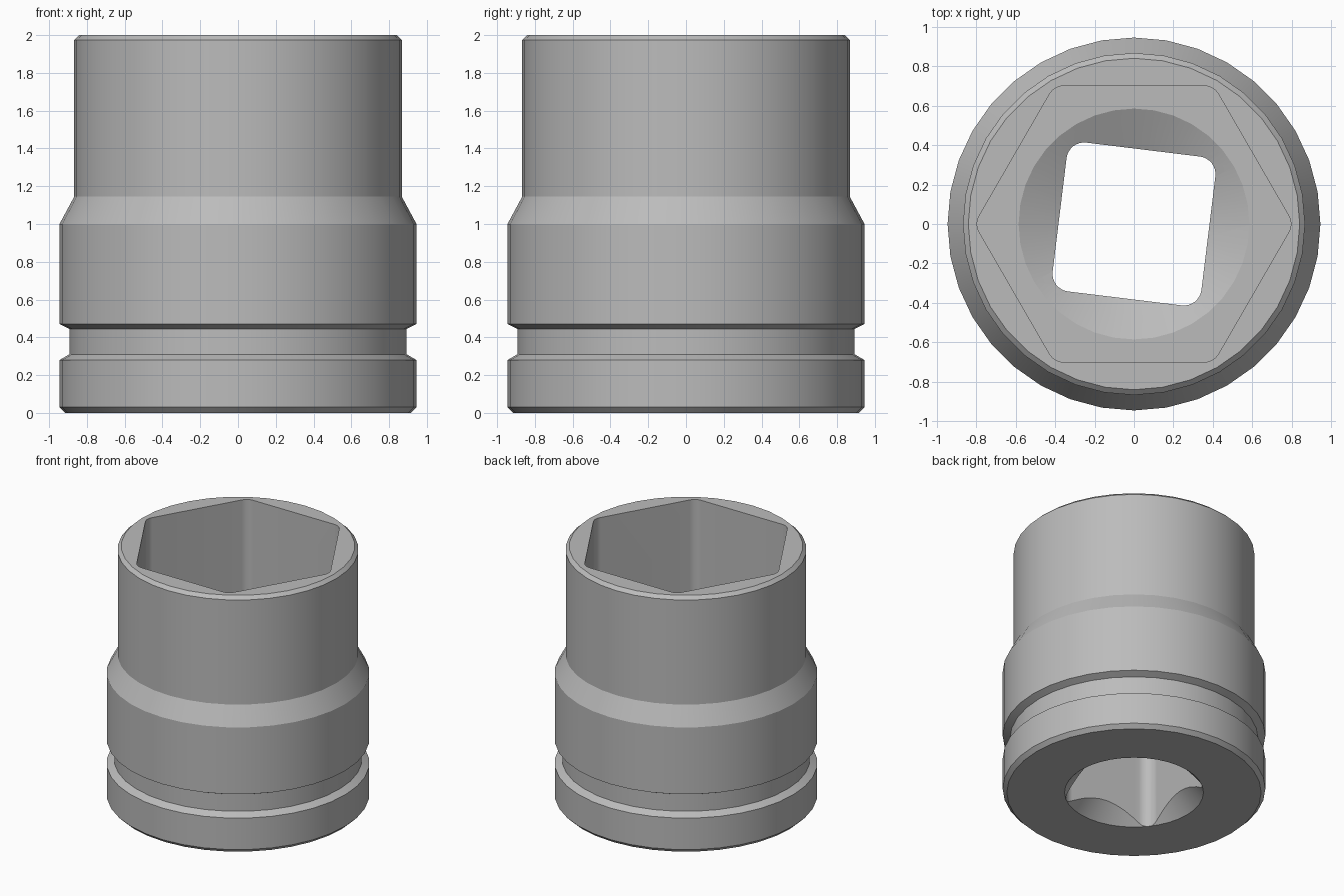
import bpy, bmesh, math
from math import sin, cos, pi, radians

if "Cube" in bpy.data.objects:
    bpy.data.objects.remove(bpy.data.objects["Cube"])

SEG = 36


def loft(name, rings):
    """Closed solid from stacked rings of equal point count."""
    bm = bmesh.new()
    loops = [[bm.verts.new(p) for p in ring] for ring in rings]
    n = len(loops[0])
    for a, b in zip(loops, loops[1:]):
        for i in range(n):
            j = (i + 1) % n
            bm.faces.new((a[i], a[j], b[j], b[i]))
    bm.faces.new(loops[0][::-1])
    bm.faces.new(loops[-1])
    bmesh.ops.recalc_face_normals(bm, faces=bm.faces)
    me = bpy.data.meshes.new(name)
    bm.to_mesh(me)
    bm.free()
    ob = bpy.data.objects.new(name, me)
    bpy.context.collection.objects.link(ob)
    return ob


def lathe(name, profile):
    return loft(name, [[(r * cos(2 * pi * i / SEG), r * sin(2 * pi * i / SEG), z)
                        for i in range(SEG)] for r, z in profile])


def rounded_prism(name, sides, apothem, radius, turn, z0, z1, steps=8):
    """Regular polygon prism with rounded corners; turn = angle of first corner."""
    pts = []
    centre = (apothem - radius) / cos(pi / sides)
    for k in range(sides):
        a = turn + 2 * pi * k / sides
        for s in range(steps + 1):
            b = a + (s / steps - 0.5) * 2 * pi / sides
            pts.append((centre * cos(a) + radius * cos(b),
                        centre * sin(a) + radius * sin(b)))
    return loft(name, [[(x, y, z) for x, y in pts] for z in (z0, z1)])


# Outer body with retaining groove, shoulder and chamfered rims
body = lathe("socket_body", [
    (0.915, 0), (0.945, 0.03), (0.945, 0.28), (0.893, 0.31), (0.893, 0.445),
    (0.945, 0.47), (0.945, 1.0), (0.867, 1.145), (0.867, 1.975), (0.84, 2.0)])

# Hex bore, conical floor, twisted square drive hole, bottom countersink
cutters = [
    rounded_prism("hex_bore_cutter", 6, 0.70, 0.085, 0, 1.0, 2.3),
    lathe("cone_floor_cutter", [(0.25, 0.8325), (0.665, 1.04)]),
    rounded_prism("square_drive_cutter", 4, 0.38, 0.09, radians(45 - 7), -0.5, 0.98),
    lathe("countersink_cutter", [(0.6, -0.1), (0.3, 0.2)]),
]
for c in cutters:
    m = body.modifiers.new(c.name, 'BOOLEAN')
    m.operation = 'DIFFERENCE'
    m.solver = 'EXACT'
    m.object = c

# Bake the cuts and remove the helpers
bpy.context.view_layer.update()
dg = bpy.context.evaluated_depsgraph_get()
mesh = bpy.data.meshes.new_from_object(body.evaluated_get(dg))
body.modifiers.clear()
body.data = mesh
for c in cutters:
    bpy.data.objects.remove(c)

# Plain steel
steel = bpy.data.materials.new("grey_steel")
steel.diffuse_color = (0.5, 0.5, 0.5, 1)
steel.use_nodes = True
steel.node_tree.nodes["Principled BSDF"].inputs["Base Color"].default_value = steel.diffuse_color
mesh.materials.clear()
mesh.materials.append(steel)

bpy.context.view_layer.objects.active = body
body.select_set(True)
bpy.ops.object.shade_smooth_by_angle(angle=radians(22))
